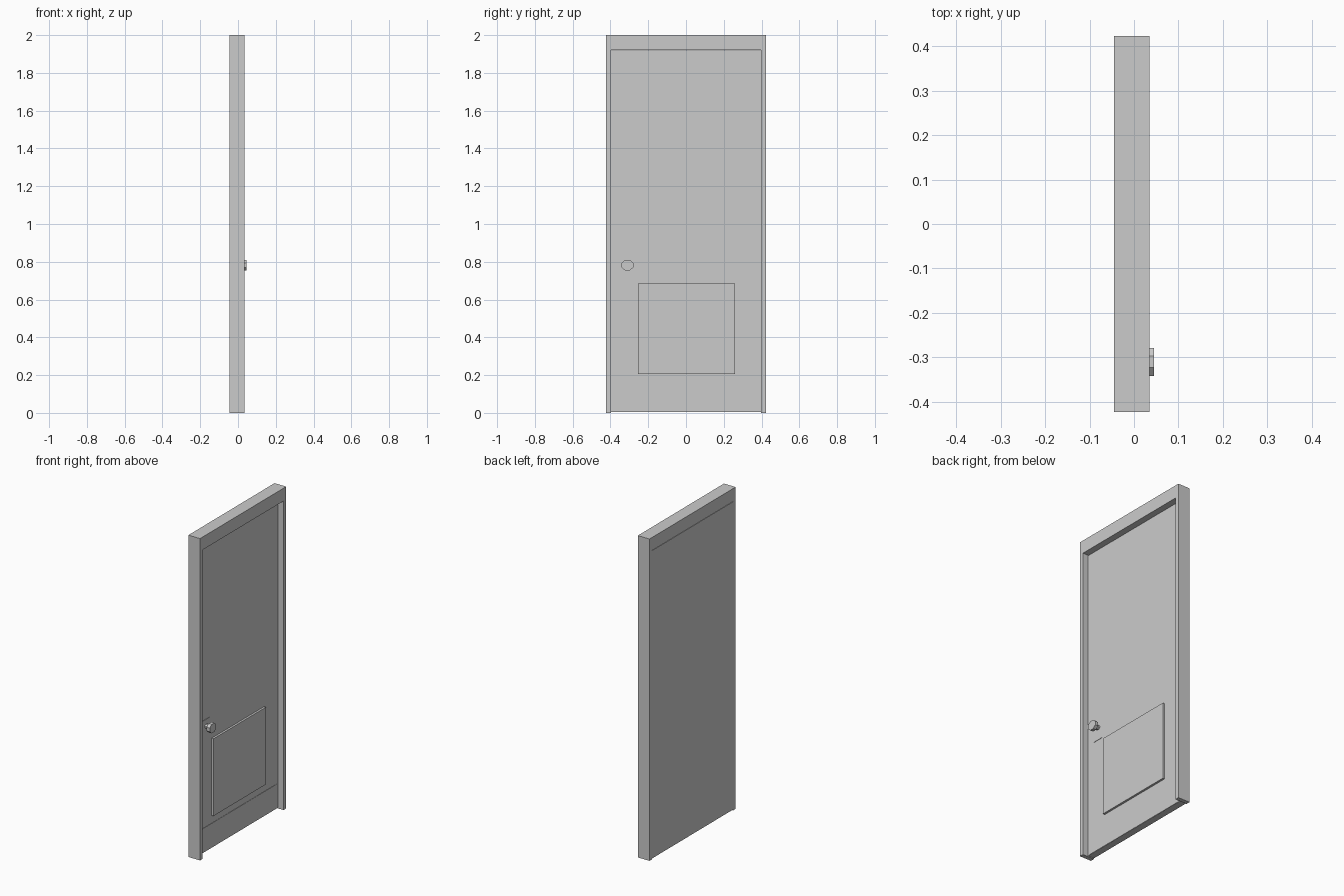
import bpy, bmesh, math
from mathutils import Matrix

if "Cube" in bpy.data.objects:
    bpy.data.objects.remove(bpy.data.objects["Cube"])

BACK, FRAME_FRONT, DOOR_FRONT = -0.045, 0.035, -0.003


def finish(name, bm):
    bmesh.ops.recalc_face_normals(bm, faces=bm.faces)
    mesh = bpy.data.meshes.new(name)
    bm.to_mesh(mesh)
    bm.free()
    obj = bpy.data.objects.new(name, mesh)
    bpy.context.collection.objects.link(obj)
    return obj


def prism(name, outline, x0, x1):
    """Extrude a (y, z) outline along x."""
    bm = bmesh.new()
    face = bm.faces.new([bm.verts.new((x0, y, z)) for y, z in outline])
    ext = bmesh.ops.extrude_face_region(bm, geom=[face])
    moved = [v for v in ext["geom"] if isinstance(v, bmesh.types.BMVert)]
    bmesh.ops.translate(bm, verts=moved, vec=(x1 - x0, 0, 0))
    return finish(name, bm)


def slab(name, y0, y1, z0, z1, x0, x1):
    return prism(name, [(y0, z0), (y1, z0), (y1, z1), (y0, z1)], x0, x1)


def knob_part(name, sides, rings, y, z, squash):
    """Loft (x, radius) rings along x, closed at both ends."""
    bm = bmesh.new()
    loops = []
    for x, r in rings:
        angles = [2 * math.pi * (i + 0.5) / sides for i in range(sides)]
        loops.append([bm.verts.new((x, y + r * math.cos(a), z + squash * r * math.sin(a)))
                      for a in angles])
    for a, b in zip(loops, loops[1:]):
        for i in range(sides):
            j = (i + 1) % sides
            bm.faces.new((a[i], a[j], b[j], b[i]))
    bm.faces.new(loops[0])
    bm.faces.new(loops[-1])
    return finish(name, bm)


# Frame: two jambs and a header in one inverted U
half, inner, top, head = 0.423, 0.397, 2.0, 1.92
prism("door_frame",
      [(-half, 0), (-inner, 0), (-inner, head), (inner, head),
       (inner, 0), (half, 0), (half, top), (-half, top)],
      BACK, FRAME_FRONT)

# Door leaf, flush with the back of the frame
slab("door_leaf", -inner, inner, 0.005, 1.918, BACK, DOOR_FRONT)

# Raised panel, kick plate and lock plate on the front face
slab("raised_panel", -0.255, 0.26, 0.205, 0.685, DOOR_FRONT, 0.01)
slab("kick_plate", -0.38, 0.38, 0.006, 0.157, DOOR_FRONT, DOOR_FRONT + 0.002)
slab("lock_plate", -0.35, -0.273, 0.705, 0.825, DOOR_FRONT, DOOR_FRONT + 0.002)

# Knob: stem flaring into a faceted head
knob_part("door_knob", 8,
          [(DOOR_FRONT, 0.016), (0.014, 0.016), (0.024, 0.034), (0.045, 0.034)],
          -0.31, 0.782, 0.88)
